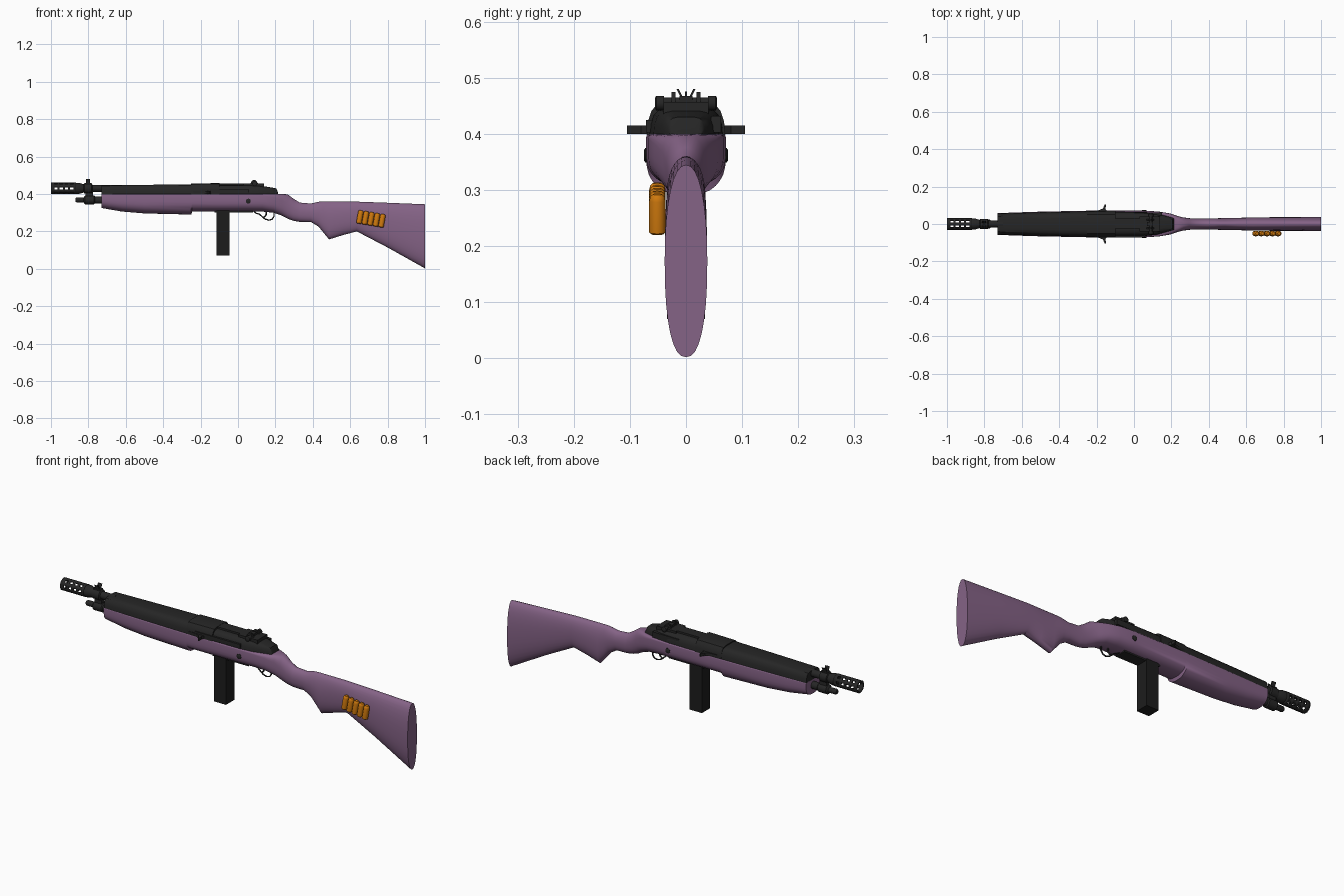
import bpy, bmesh, math
from mathutils import Vector, Matrix


def material(name, rgb):
    m = bpy.data.materials.new(name)
    m.diffuse_color = (*rgb, 1)
    return m


PURPLE = material("purple stock", (0.235, 0.125, 0.24))
BLACK = material("black metal", (0.019, 0.019, 0.019))
DARK = material("dark magazine", (0.012, 0.012, 0.012))
ORANGE = material("orange shell", (0.62, 0.19, 0.004))


def finish(name, bm, mat, angle=35):
    bmesh.ops.recalc_face_normals(bm, faces=bm.faces)
    me = bpy.data.meshes.new(name)
    bm.to_mesh(me)
    bm.free()
    me.materials.append(mat)
    ob = bpy.data.objects.new(name, me)
    bpy.context.collection.objects.link(ob)
    bpy.ops.object.select_all(action='DESELECT')
    ob.select_set(True)
    bpy.context.view_layer.objects.active = ob
    bpy.ops.object.shade_smooth_by_angle(angle=math.radians(angle))
    return ob


def loft(name, rings, mat, caps=True, angle=35):
    bm = bmesh.new()
    rows = [[bm.verts.new(p) for p in r] for r in rings]
    n = len(rows[0])
    for a, b in zip(rows, rows[1:]):
        for i in range(n):
            bm.faces.new((a[i], a[(i + 1) % n], b[(i + 1) % n], b[i]))
    if caps:
        bm.faces.new(rows[0])
        bm.faces.new(rows[-1])
    return finish(name, bm, mat, angle)


def box(name, x, y, z, mat=BLACK):
    return loft(name, [[(a, y[0], z[0]), (a, y[1], z[0]), (a, y[1], z[1]), (a, y[0], z[1])]
                       for a in x], mat)


def lathe(name, profile, centre, axis=(1, 0, 0), mat=BLACK, n=16):
    """Turned part: profile is (distance along axis, radius)."""
    rot = Vector((0, 0, 1)).rotation_difference(Vector(axis)).to_matrix()
    rings = [[Vector(centre) + rot @ Vector((r * math.cos(2 * math.pi * i / n),
                                             r * math.sin(2 * math.pi * i / n), d))
              for i in range(n)] for d, r in profile]
    return loft(name, rings, mat)


def prism(name, pts, axis, lo, hi, mat=BLACK):
    """Extrude an outline along y (outline in xz) or z (outline in xy)."""
    put = (lambda p, d: (p[0], d, p[1])) if axis == 'y' else (lambda p, d: (p[0], p[1], d))
    return loft(name, [[put(p, d) for p in pts] for d in (lo, hi)], mat)


def wire(name, pts, r, y=0.0):
    cu = bpy.data.curves.new(name, 'CURVE')
    cu.dimensions = '3D'
    cu.bevel_depth, cu.bevel_resolution, cu.use_fill_caps = r, 2, True
    sp = cu.splines.new('POLY')
    sp.points.add(len(pts) - 1)
    for p, q in zip(sp.points, pts):
        p.co = (q[0], y, q[1], 1)
    cu.materials.append(BLACK)
    ob = bpy.data.objects.new(name, cu)
    bpy.context.collection.objects.link(ob)
    bpy.ops.object.select_all(action='DESELECT')
    ob.select_set(True)
    bpy.context.view_layer.objects.active = ob
    bpy.ops.object.convert(target='MESH')


# Stock: x, top, bottom, half width, upper squareness, height fraction of widest line
stations = [
    (-0.73, 0.400, 0.325, 0.058, 0.1, 0.62), (-0.62, 0.400, 0.306, 0.062, 0.1, 0.62),
    (-0.50, 0.400, 0.296, 0.066, 0.1, 0.62), (-0.25, 0.400, 0.290, 0.071, 0.1, 0.62),
    (-0.245, 0.400, 0.306, 0.071, 0.1, 0.6), (0.05, 0.400, 0.306, 0.071, 0.1, 0.6),
    (0.13, 0.400, 0.306, 0.067, 0.15, 0.6), (0.19, 0.400, 0.300, 0.057, 0.3, 0.55),
    (0.235, 0.400, 0.284, 0.042, 0.5, 0.5), (0.265, 0.398, 0.268, 0.035, 0.8, 0.5),
    (0.295, 0.376, 0.257, 0.031, 1, 0.5), (0.33, 0.354, 0.251, 0.029, 1, 0.5),
    (0.39, 0.349, 0.250, 0.029, 1, 0.5), (0.43, 0.358, 0.226, 0.030, 1, 0.5),
    (0.455, 0.361, 0.196, 0.031, 1, 0.5), (0.487, 0.361, 0.157, 0.032, 1, 0.5),
    (0.56, 0.360, 0.180, 0.033, 0.9, 0.5), (0.635, 0.359, 0.200, 0.035, 0.9, 0.5),
    (0.80, 0.353, 0.114, 0.037, 0.9, 0.5), (1.00, 0.345, 0.002, 0.038, 0.9, 0.5)]


def stock_ring(x, top, bot, hw, eu, f):
    mid = bot + (top - bot) * f
    ring = []
    for i in range(32):
        a = 2 * math.pi * i / 32
        c, s = math.cos(a), math.sin(a)
        e = eu if s > 0 else 0.85
        y = hw * math.copysign(abs(c) ** e, c) if abs(c) > 1e-6 else 0
        z = mid + (top - mid if s > 0 else mid - bot) * \
            (math.copysign(abs(s) ** e, s) if abs(s) > 1e-6 else 0)
        ring.append((x, y, z))
    return ring


loft("stock", [stock_ring(*s) for s in stations], PURPLE)
loft("butt_pad", [stock_ring(x, 0.345, 0.002, 0.038, 0.9, 0.5) for x in (0.999, 1.0)], PURPLE)


# Handguard and receiver: domed sections sitting on the stock
def dome(x, hw, top, low=0.398):
    h = top - low
    half = [(1, 0), (0.97, 0.4), (0.88, 0.72), (0.72, 0.93), (0.45, 1)]
    return [(x, hw * a, low + h * b) for a, b in half] + \
           [(x, -hw * a, low + h * b) for a, b in reversed(half)]


loft("handguard", [dome(-0.73, 0.057, 0.447), dome(-0.5, 0.063, 0.449),
                   dome(-0.23, 0.069, 0.451)], BLACK)
loft("receiver_band", [dome(-0.25, 0.069, 0.456), dome(-0.1, 0.070, 0.458)], BLACK)
loft("receiver", [dome(-0.1, 0.066, 0.448), dome(0.05, 0.065, 0.448), dome(0.12, 0.058, 0.444),
                  dome(0.165, 0.045, 0.437), dome(0.205, 0.034, 0.430),
                  dome(0.215, 0.030, 0.404)], BLACK)
box("bolt", (-0.1, 0.04), (-0.025, 0.03), (0.43, 0.457))
box("operating_rod", (-0.2, 0.06), (-0.071, -0.055), (0.403, 0.425))
box("receiver_rail", (0.0, 0.15), (0.045, 0.062), (0.403, 0.432))

# Curved side wings
for s in (-1, 1):
    prism("side_wing", [(-0.25, s * 0.06), (-0.25, s * 0.067), (-0.19, s * 0.073),
                        (-0.166, s * 0.083), (-0.156, s * 0.105), (-0.15, s * 0.105),
                        (-0.152, s * 0.08), (-0.14, s * 0.06)], 'z', 0.40, 0.415)
    # Stock pins
    lathe("stock_pin", [(0, 0.013), (0.01, 0.013), (0.012, 0.010)], (0.055, s * 0.0625, 0.362), (0, s, 0))
    # Rear sight: knobs and guard ears
    lathe("sight_knob", [(0, 0.013), (0.014, 0.013), (0.016, 0.010)], (0.09, s * 0.039, 0.455), (0, s, 0))
    prism("sight_ear", [(0.06, 0.44), (0.07, 0.462), (0.08, 0.475), (0.093, 0.475),
                        (0.105, 0.46), (0.125, 0.44)], 'y', s * 0.019, s * 0.026)
    # Front sight ears, flaring outwards
    loft("front_sight_ear", [[(x, s * (y + t), z) for x, t in
                              ((-0.813, 0), (-0.79, 0), (-0.79, 0.004), (-0.813, 0.004))]
                             for y, z in ((0.006, 0.45), (0.006, 0.466), (0.013, 0.48))], BLACK)

# Rear sight base, aperture and front sight post
box("rear_sight_base", (0.03, 0.14), (-0.04, 0.04), (0.435, 0.457))
box("rear_sight_slide", (0.07, 0.1), (-0.012, 0.012), (0.45, 0.468))
lathe("rear_sight_axle", [(-0.055, 0.008), (0.055, 0.008)], (0.09, 0, 0.457), (0, 1, 0))
box("front_sight_base", (-0.822, -0.782), (-0.012, 0.012), (0.445, 0.46))
box("front_sight_post", (-0.804, -0.798), (-0.002, 0.002), (0.455, 0.476))

# Barrel with collar, and gas cylinder below
lathe("barrel", [(-0.872, 0.020), (-0.87, 0.030), (-0.85, 0.030), (-0.825, 0.022), (-0.822, 0.027),
                 (-0.782, 0.027), (-0.778, 0.019), (-0.70, 0.019)], (0, 0, 0.43))
lathe("gas_cylinder", [(-0.868, 0.010), (-0.862, 0.014), (-0.825, 0.014), (-0.818, 0.024),
                       (-0.77, 0.024), (-0.765, 0.019), (-0.71, 0.019)], (0, 0, 0.368))
box("gas_bracket", (-0.815, -0.775), (-0.012, 0.012), (0.37, 0.43))

# Muzzle brake: slotted hollow tube
bm = bmesh.new()
xs = [-1.0, -0.982, -0.964, -0.954, -0.936, -0.926, -0.908, -0.898, -0.88, -0.866]
rows = [[bm.verts.new((x, 0.032 * math.cos(math.pi * (i + 0.5) / 6),
                       0.43 + 0.032 * math.sin(math.pi * (i + 0.5) / 6))) for i in range(12)] for x in xs]
for k in range(len(xs) - 1):
    for i in range(12):
        if k % 2 == 1 and i % 2 == 1:
            continue  # open slot
        j = (i + 1) % 12
        bm.faces.new((rows[k][i], rows[k][j], rows[k + 1][j], rows[k + 1][i]))
brake = finish("muzzle_brake", bm, BLACK)
mod = brake.modifiers.new("wall", 'SOLIDIFY')
mod.thickness, mod.offset = 0.008, -1

# Magazine
box("magazine", (-0.115, -0.045), (-0.034, 0.034), (0.07, 0.32), DARK)
box("magazine_well", (-0.125, 0.08), (-0.03, 0.03), (0.302, 0.315))

# Trigger guard and trigger
wire("trigger_guard", [(0.085, 0.308), (0.097, 0.297), (0.115, 0.292), (0.13, 0.278), (0.145, 0.266),
                       (0.165, 0.26), (0.182, 0.265), (0.192, 0.28), (0.192, 0.305)], 0.0035)
wire("trigger", [(0.15, 0.31), (0.152, 0.296), (0.148, 0.284), (0.138, 0.276)], 0.004)

# Shells held on the side of the butt
for i in range(5):
    t = i / 4
    lathe("shell", [(-0.036, 0.011), (-0.033, 0.0145), (0.024, 0.0145), (0.032, 0.0125), (0.036, 0.008)],
          (0.652 + 0.118 * t, -0.051, 0.277 - 0.020 * t), (0.17, 0, 0.985), ORANGE)
